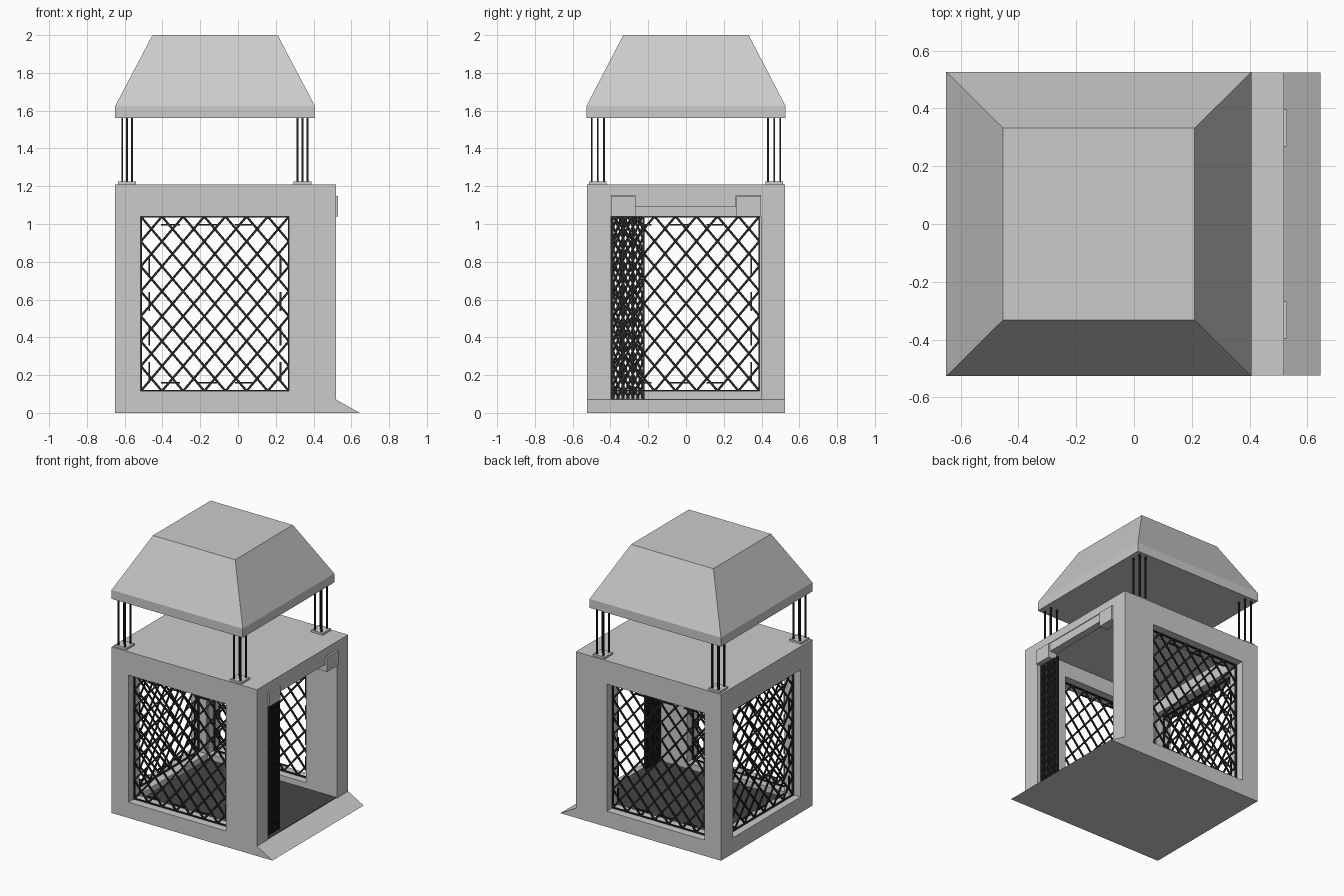
import bpy, bmesh
from mathutils import Vector

if "Cube" in bpy.data.objects:
    bpy.data.objects.remove(bpy.data.objects["Cube"])


def material(name, v):
    m = bpy.data.materials.new(name)
    m.diffuse_color = (v, v, v, 1)
    m.use_nodes = True
    m.node_tree.nodes["Principled BSDF"].inputs["Base Color"].default_value = m.diffuse_color
    return m


DARK = material("dark_metal", 0.02)
FLOOR = material("dark_floor", 0.06)


def finish(name, bm, mat=None):
    bmesh.ops.recalc_face_normals(bm, faces=bm.faces)
    me = bpy.data.meshes.new(name)
    bm.to_mesh(me)
    bm.free()
    ob = bpy.data.objects.new(name, me)
    bpy.context.collection.objects.link(ob)
    if mat:
        me.materials.append(mat)
    return ob


def add_box(bm, lo, hi):
    r = bmesh.ops.create_cube(bm, size=1)
    for v in r["verts"]:
        v.co = Vector([(a + b) / 2 + c * (b - a) for a, b, c in zip(lo, hi, v.co)])


def box(name, lo, hi, mat=None):
    bm = bmesh.new()
    add_box(bm, lo, hi)
    return finish(name, bm, mat)


def cut(ob, lo, hi):
    c = box("cutter", lo, hi)
    m = ob.modifiers.new("cut", 'BOOLEAN')
    m.operation, m.solver, m.object = 'DIFFERENCE', 'EXACT', c
    bpy.context.view_layer.objects.active = ob
    bpy.ops.object.modifier_apply(modifier=m.name)
    bpy.data.objects.remove(c)


def bar(bm, a, b, n, w, t):
    # rectangular bar from a to b, width w in the panel, thickness t along n
    d = (b - a).normalized()
    s, n = d.cross(n) * w / 2, n * t / 2
    rings = [[bm.verts.new(p + i * s + j * n) for i, j in ((-1, -1), (1, -1), (1, 1), (-1, 1))] for p in (a, b)]
    for k in range(4):
        bm.faces.new([rings[0][k], rings[0][k - 1], rings[1][k - 1], rings[1][k]])
    bm.faces.new(rings[0])
    bm.faces.new(rings[1][::-1])


def lattice(name, to3d, n, u0, u1, z0, z1, pu, pz, w, t, frame=True):
    # diagonal bars clipped to a rectangle
    bm = bmesh.new()
    k, W, H = pz / pu, u1 - u0, z1 - z0
    count = int((W + H / k) / pu) + 1
    for i in range(count + 1):
        c = i * pu - H / k + (H / k) % pu
        for flip in (0, 1):
            ua, ub = max(0, c), min(W, c + H / k)
            if ub - ua < 0.002:
                continue
            pts = []
            for u in (ua, ub):
                x = W - u if flip else u
                pts.append(to3d(u0 + x, z0 + (u - c) * k, (flip - 0.5) * t))
            bar(bm, *pts, n, w, t)
    if frame:
        cs = [(u0, z0), (u1, z0), (u1, z1), (u0, z1)]
        for i in range(4):
            bar(bm, to3d(*cs[i - 1], 0), to3d(*cs[i], 0), n, 0.012, 0.015)
        # short stiffening pieces just inside the border
        g = 0.045
        for a in range(3):
            s = W / 4 * (a + 0.55)
            for z in (z0 + g, z1 - g):
                bar(bm, to3d(u0 + s, z, 0), to3d(u0 + s + 0.1, z, 0), n, 0.008, 0.01)
        for a in range(4):
            s = H / 5 * (a + 0.3)
            for u in (u0 + g, u1 - g):
                bar(bm, to3d(u, z0 + s, 0), to3d(u, z0 + s + 0.1, 0), n, 0.008, 0.01)
    return finish(name, bm, DARK)


# Car body with entry ramp, hollowed, with window openings
bm = bmesh.new()
prof = [(-0.65, 0), (0.645, 0), (0.52, 0.07), (0.52, 1.21), (-0.65, 1.21)]
f = bm.faces.new([bm.verts.new((x, -0.525, z)) for x, z in prof])
r = bmesh.ops.extrude_face_region(bm, geom=[f])
for v in r["geom"]:
    if isinstance(v, bmesh.types.BMVert):
        v.co.y = 0.525
body = finish("car_body", bm)
cut(body, (-0.525, -0.397, 0.07), (0.8, 0.397, 1.15))
cut(body, (-0.515, -0.8, 0.115), (0.27, 0.8, 1.04))
cut(body, (-0.9, -0.39, 0.115), (-0.4, 0.39, 1.04))
box("floor_panel", (-0.524, -0.396, 0.066), (0.515, 0.396, 0.074), FLOOR)

# Door header and side brackets
box("door_header", (0.46, -0.27, 1.09), (0.515, 0.265, 1.15))
for s, n in ((-1, "left"), (1, "right")):
    y = sorted((s * 0.397, s * 0.268))
    box("door_bracket_" + n, (0.46, y[0], 1.04), (0.53, y[1], 1.147))

# Window meshes
X, Y = Vector((1, 0, 0)), Vector((0, 1, 0))
for s, n in ((-1, "front"), (1, "back")):
    lattice(n + "_window_mesh", lambda u, z, d, s=s: Vector((u, s * 0.46 + d, z)), Y,
            -0.515, 0.27, 0.115, 1.04, 0.112, 0.132, 0.012, 0.008)
lattice("left_window_mesh", lambda u, z, d: Vector((-0.59 + d, u, z)), X,
        -0.39, 0.39, 0.115, 1.04, 0.111, 0.132, 0.012, 0.008)

# Folded scissor gate with end posts
lattice("folded_gate", lambda u, z, d: Vector((0.485 + d, u, z)), X,
        -0.39, -0.225, 0.075, 1.04, 0.026, 0.06, 0.012, 0.008, frame=False)
for i, y in enumerate((-0.39, -0.335, -0.28, -0.225)):
    box(f"gate_post_{i}", (0.477, y - 0.006, 0.07), (0.493, y + 0.006, 1.04), DARK)

# Plates and cables at the corners
cables = bmesh.new()
plates = bmesh.new()
for cx in (-0.587, 0.342):
    for cy in (-0.467, 0.467):
        add_box(plates, (cx - 0.047, cy - 0.047, 1.205), (cx + 0.047, cy + 0.047, 1.225))
        for dx, dy in ((0, 0), (1, 1), (1, -1), (-1, 1), (-1, -1)):
            x, y = cx + dx * 0.026, cy + dy * 0.032
            add_box(cables, (x - 0.005, y - 0.005, 1.22), (x + 0.005, y + 0.005, 1.565))
finish("cable_plates", plates)
finish("cables", cables, DARK)

# Tapered top housing
bm = bmesh.new()
rings = []
for x0, x1, y, z in ((-0.65, 0.407, 0.527, 1.56), (-0.65, 0.407, 0.527, 1.625), (-0.453, 0.21, 0.332, 2.0)):
    rings.append([bm.verts.new((a, b, z)) for a, b in ((x0, -y), (x1, -y), (x1, y), (x0, y))])
for lo, hi in zip(rings, rings[1:]):
    for k in range(4):
        bm.faces.new([lo[k - 1], lo[k], hi[k], hi[k - 1]])
bm.faces.new(rings[0][::-1])
bm.faces.new(rings[-1])
finish("top_housing", bm)
